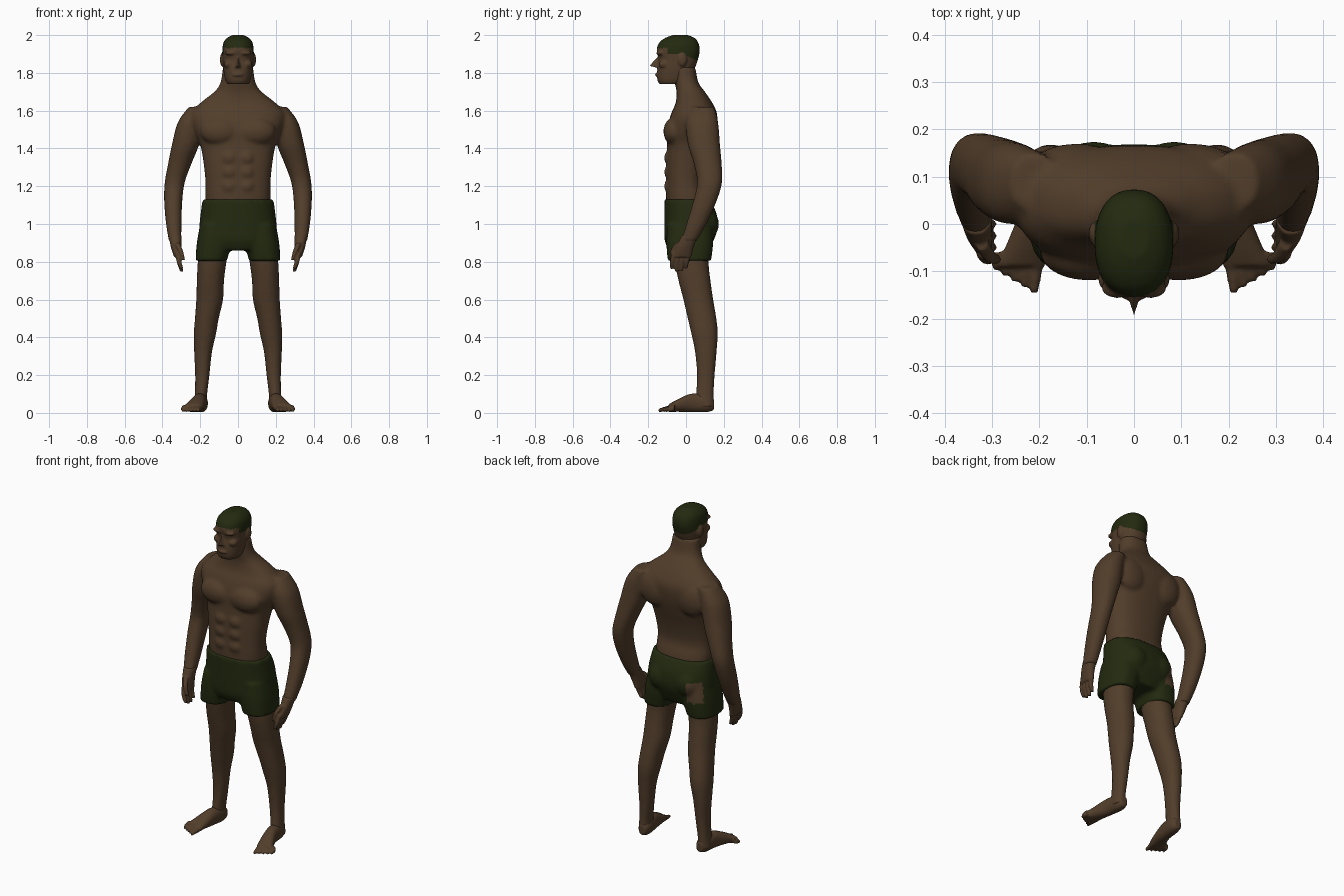
import bpy, bmesh, math
from mathutils import Matrix, Vector

cube = bpy.data.objects.get("Cube")
if cube:
    bpy.data.objects.remove(cube, do_unlink=True)


def material(name, colour):
    mat = bpy.data.materials.new(name)
    mat.use_nodes = True
    mat.diffuse_color = (*colour, 1)
    mat.node_tree.nodes["Principled BSDF"].inputs["Base Color"].default_value = (*colour, 1)
    return mat


SKIN = material("brown skin", (0.085, 0.048, 0.024))
GREEN = material("dark green", (0.017, 0.023, 0.005))


def catmull(a, b, c, d, t):
    return [0.5 * (2 * q + (r - p) * t + (2 * p - 5 * q + 4 * r - s) * t * t
                   + (3 * q - p - 3 * r + s) * t ** 3) for p, q, r, s in zip(a, b, c, d)]


def smooth_stations(stations, steps=4):
    padded = [stations[0], *stations, stations[-1]]
    result = []
    for i in range(len(stations) - 1):
        result += [catmull(*padded[i:i + 4], k / steps) for k in range(steps)]
    return result + [stations[-1]]


def loft(bm, stations, side=1, along_y=False, power=2.2, sides=28):
    """Skin stations of (x, y, z, half width, half depth) with rounded sections."""
    rings = []
    for x, y, z, a, b in smooth_stations(stations):
        ring = []
        for k in range(sides):
            angle = math.tau * k / sides
            c, s = math.cos(angle), math.sin(angle)
            u = a * math.copysign(abs(c) ** (2 / power), c)
            v = b * math.copysign(abs(s) ** (2 / power), s)
            point = (x + u, y, z + v) if along_y else (x + u, y + v, z)
            ring.append(bm.verts.new((point[0] * side, point[1], point[2])))
        rings.append(ring)
    faces = [bm.faces.new((rings[0])), bm.faces.new(rings[-1])]
    for low, high in zip(rings, rings[1:]):
        for k in range(sides):
            n = (k + 1) % sides
            faces.append(bm.faces.new((low[k], low[n], high[n], high[k])))
    bmesh.ops.recalc_face_normals(bm, faces=faces)


def trunk(bm, sections, power=2.4):
    """Central loft from sections of (z, half width, front y, back y)."""
    loft(bm, [(0, (f + r) / 2, z, w, (r - f) / 2) for z, w, f, r in sections], power=power, sides=40)


def ellipsoid(bm, centre, size):
    matrix = Matrix.Translation(centre) @ Matrix.Diagonal((*size, 1))
    bmesh.ops.create_uvsphere(bm, u_segments=20, v_segments=12, radius=1, matrix=matrix)


def finish(name, bm, mats, voxel=None, relax=3, rule=None):
    mesh = bpy.data.meshes.new(name)
    bm.to_mesh(mesh)
    bm.free()
    obj = bpy.data.objects.new(name, mesh)
    bpy.context.scene.collection.objects.link(obj)
    if voxel:
        # Fuse overlapping volumes into one skin
        remesh = obj.modifiers.new("fuse", 'REMESH')
        remesh.mode = 'VOXEL'
        remesh.voxel_size = voxel
        relaxer = obj.modifiers.new("relax", 'SMOOTH')
        relaxer.iterations = relax
        bpy.context.view_layer.update()
        graph = bpy.context.evaluated_depsgraph_get()
        fused = bpy.data.meshes.new_from_object(obj.evaluated_get(graph))
        obj.modifiers.clear()
        obj.data = fused
    obj.data.materials.clear()
    for mat in mats:
        obj.data.materials.append(mat)
    for face in obj.data.polygons:
        face.use_smooth = True
        face.material_index = int(rule(face.center)) if rule else 0
    return obj


# Body: trunk, arms and legs fused together
body = bmesh.new()
trunk(body, [(.95, .16, -.09, .13), (1.13, .172, -.105, .115), (1.22, .172, -.105, .095),
             (1.32, .182, -.105, .11), (1.42, .2, -.1, .14), (1.5, .235, -.1, .16),
             (1.58, .25, -.08, .165), (1.64, .2, -.055, .14), (1.7, .125, -.05, .1),
             (1.75, .092, -.06, .065), (1.83, .08, -.07, .05)])
arm = [(.21, .09, 1.62, .05, .06), (.25, .085, 1.54, .068, .085), (.278, .095, 1.42, .072, .085),
       (.308, .115, 1.32, .062, .074), (.335, .125, 1.22, .053, .066), (.343, .1, 1.12, .048, .062),
       (.34, .055, 1.0, .041, .053), (.333, .015, .91, .033, .042)]
leg = [(.12, .03, .92, .08, .1), (.137, .03, .8, .076, .09), (.146, .045, .7, .072, .085),
       (.15, .065, .6, .071, .079), (.165, .085, .5, .063, .076), (.175, .098, .42, .059, .07),
       (.185, .105, .32, .047, .057), (.189, .105, .2, .038, .047), (.196, .1, .1, .033, .047),
       (.2, .1, .03, .036, .05)]
for side in (1, -1):
    loft(body, arm, side)
    loft(body, leg, side)
    # Chest, shoulder blade and belly muscles
    ellipsoid(body, (side * .095, -.06, 1.49), (.105, .06, .075))
    ellipsoid(body, (side * .12, .12, 1.52), (.1, .05, .1))
    for level in range(3):
        ellipsoid(body, (side * .045, -.09, 1.2 + level * .075), (.04, .026, .036))
finish("body", body, [SKIN], voxel=.011)

# Head with ears and nose, hair painted by hairline height
head = bmesh.new()
trunk(head, [(1.74, .055, -.14, -.02), (1.765, .068, -.152, .02), (1.82, .078, -.152, .045),
             (1.87, .082, -.145, .063), (1.92, .083, -.155, .073), (1.96, .077, -.142, .065),
             (1.985, .058, -.11, .045), (2.0, .03, -.07, .01)], power=2.3)
for side in (1, -1):
    ellipsoid(head, (side * .082, -.02, 1.87), (.014, .025, .036))
    ellipsoid(head, (side * .035, -.135, 1.905), (.035, .022, .012))
    ellipsoid(head, (side * .05, -.115, 1.845), (.026, .03, .022))
ellipsoid(head, (0, -.145, 1.79), (.032, .02, .009))
tip = head.verts.new((0, -.197, 1.835))
base = [head.verts.new(p) for p in ((-.022, -.135, 1.825), (.022, -.135, 1.825), (0, -.135, 1.905))]
nose = [head.faces.new(base)]
nose += [head.faces.new((base[i], base[(i + 1) % 3], tip)) for i in range(3)]
bmesh.ops.recalc_face_normals(head, faces=nose)


def is_hair(p):
    hairline = 1.932 if p.y < -.1 else 1.9 - .45 * max(p.y + .02, 0)
    return p.z > hairline and not (abs(p.x) > .084 and p.z < 1.91)


finish("head", head, [SKIN, GREEN], voxel=.006, relax=2, rule=is_hair)

# Shorts: hips, two short legs, seat and a bare patch
shorts = bmesh.new()
trunk(shorts, [(1.13, .188, -.115, .125), (1.06, .197, -.115, .16), (.98, .205, -.115, .168),
               (.91, .2, -.112, .145), (.86, .17, -.09, .12)])
for side in (1, -1):
    loft(shorts, [(.11, .02, 1.0, .09, .12), (.126, .02, .9, .092, .124),
                  (.142, .018, .805, .083, .115)], side, power=2.5)
    ellipsoid(shorts, (side * .085, .09, 1.0), (.085, .085, .09))


def is_bare(p):
    return p.x < -.1 and p.y > .06 and .9 < p.z < 1.02 and abs(p.x + .15) < .035 + (1.0 - p.z) * .12


finish("shorts", shorts, [GREEN, SKIN], voxel=.01, rule=is_bare)

# Hands and feet
for side, label in ((1, "left"), (-1, "right")):
    hand = bmesh.new()
    loft(hand, [(.333, .02, .94, .034, .043), (.328, -.005, .88, .028, .046),
                (.318, -.022, .825, .02, .05)], side)
    for i in range(4):
        y = .015 - i * .025
        drop = .765 - .018 * math.sin(i)
        loft(hand, [(.32, y, .85, .014, .014), (.312, y - .012, .8, .013, .013),
                    (.298, y - .015, drop, .009, .009)], side, sides=12)
    loft(hand, [(.322, -.04, .9, .015, .016), (.305, -.068, .86, .013, .014),
                (.288, -.075, .81, .008, .01)], side, sides=12)
    finish(label + "_hand", hand, [SKIN], voxel=.005, relax=2)

    foot = bmesh.new()
    loft(foot, [(.193, .148, .045, .022, .03), (.195, .11, .05, .036, .046),
                (.205, .03, .053, .037, .049), (.223, -.04, .04, .045, .034),
                (.24, -.09, .026, .052, .021)], side, along_y=True)
    for i in range(5):
        x = .205 + i * .02
        loft(foot, [(x, -.06, .026, .013, .018), (x + .003, -.1 + i * .006, .022, .014, .015),
                    (x + .006, -.145 + i * .012, .014, .008, .009)],
             side, along_y=True, sides=12)
    finish(label + "_foot", foot, [SKIN], voxel=.006, relax=2)
